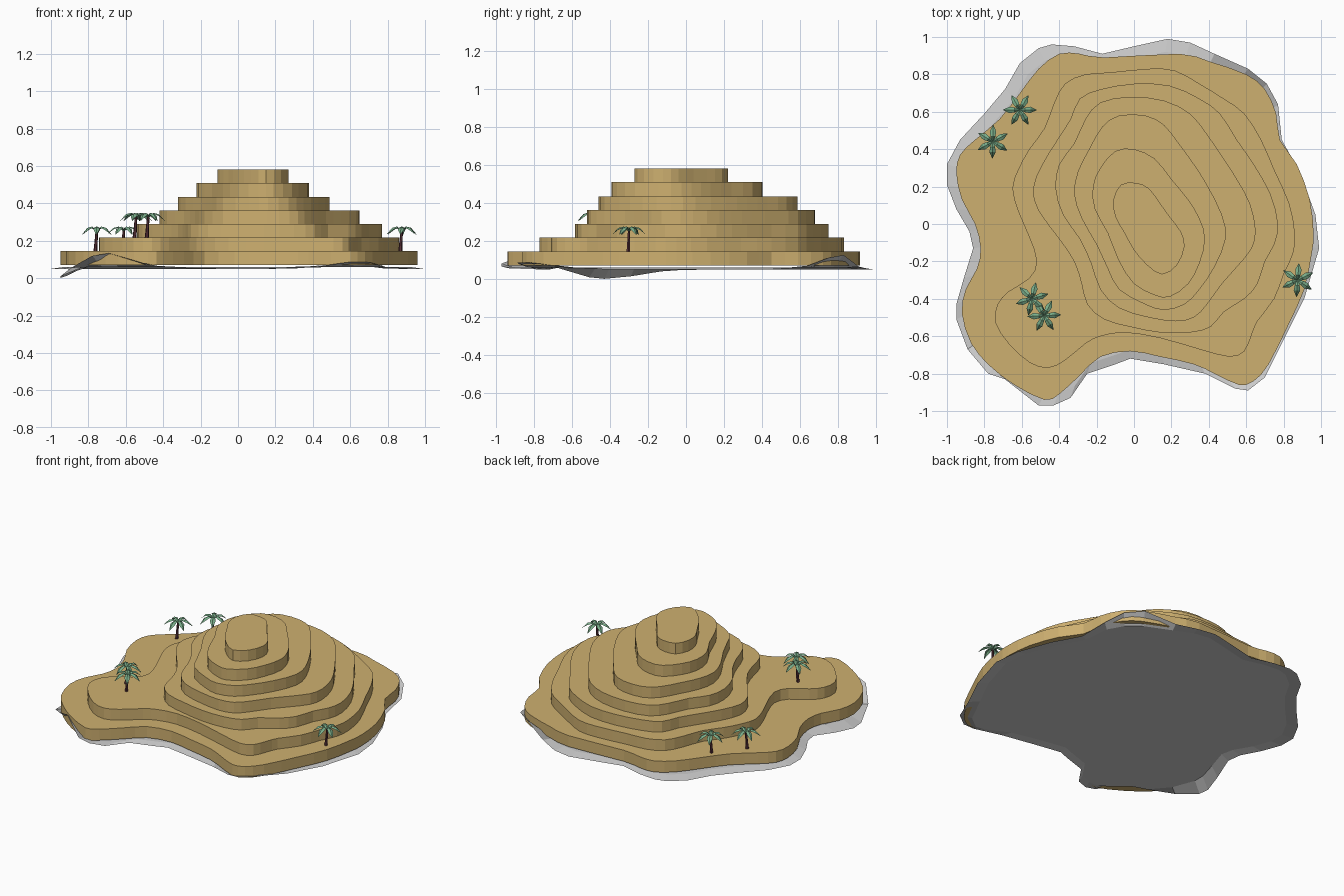
import bpy, bmesh, math
from mathutils import Vector

if "Cube" in bpy.data.objects:
    bpy.data.objects.remove(bpy.data.objects["Cube"])


def material(name, rgb):
    m = bpy.data.materials.new(name)
    m.diffuse_color = [(c / 255 / 12.92 if c < 11 else ((c / 255 + 0.055) / 1.055) ** 2.4) for c in rgb] + [1]
    m.use_nodes = True
    m.node_tree.nodes["Principled BSDF"].inputs["Base Color"].default_value = m.diffuse_color
    return m


SAND = material("sand", (206, 176, 112))
FOAM = material("shore grey", (205, 205, 205))
TRUNK = material("trunk maroon", (88, 48, 56))
LEAF = material("palm green", (122, 174, 138))


def finish(bm, name, mats):
    me = bpy.data.meshes.new(name)
    bm.to_mesh(me)
    bm.free()
    for m in mats:
        me.materials.append(m)
    ob = bpy.data.objects.new(name, me)
    bpy.context.collection.objects.link(ob)
    return ob


def smooth_loop(pts, steps=2):
    """Closed Catmull-Rom curve through points given in hundredths."""
    p = [Vector(q) / 100 for q in pts]
    n, out = len(p), []
    for i in range(n):
        a, b, c, d = p[i - 1], p[i], p[(i + 1) % n], p[(i + 2) % n]
        for k in range(steps):
            t = k / steps
            out.append(0.5 * (2 * b + (c - a) * t + (2 * a - 5 * b + 4 * c - d) * t * t
                              + (3 * b - a - 3 * c + d) * t ** 3))
    return out


def bridge(bm, lower, upper):
    n = len(lower)
    return [bm.faces.new((lower[i], lower[(i + 1) % n], upper[(i + 1) % n], upper[i])) for i in range(n)]


def terrace(name, z0, z1, pts):
    bm = bmesh.new()
    loop = smooth_loop(pts)
    lo = [bm.verts.new((p.x, p.y, z0)) for p in loop]
    hi = [bm.verts.new((p.x, p.y, z1)) for p in loop]
    bridge(bm, lo, hi)
    bm.faces.new(hi)
    bm.faces.new(lo[::-1])
    finish(bm, name, [SAND])


# Stepped terraces, bottom to top
terrace("terrace_1", 0.07, 0.145, [
    (96, -5), (94, 13), (87, 32), (78, 45), (76, 59), (70, 72), (60, 80), (40, 87), (24, 91), (-16, 89),
    (-29, 91), (-40, 91), (-51, 83), (-61, 70), (-72, 56), (-85, 45), (-93, 37), (-95, 27), (-92, 13),
    (-85, 0), (-82, -13), (-84, -24), (-90, -35), (-92, -48), (-87, -64), (-77, -76), (-64, -86),
    (-48, -94), (-40, -91), (-29, -81), (-18, -71), (-2, -68), (14, -71), (32, -75), (43, -80),
    (56, -86), (64, -84), (72, -75), (83, -53), (91, -35), (95, -16)])
terrace("terrace_2", 0.145, 0.218, [
    (86, -5), (83, 11), (75, 29), (68, 45), (59, 59), (48, 67), (35, 75), (22, 82), (8, 83), (-13, 81),
    (-26, 80), (-37, 75), (-43, 64), (-48, 51), (-56, 40), (-62, 29), (-65, 19), (-62, 7), (-56, -7),
    (-52, -20), (-56, -29), (-67, -36), (-73, -43), (-74, -53), (-67, -64), (-56, -74), (-46, -77),
    (-37, -73), (-26, -64), (-18, -60), (-5, -58), (14, -61), (35, -67), (51, -71), (59, -68),
    (63, -59), (66, -52), (75, -40), (80, -27), (85, -16)])
terrace("terrace_3", 0.218, 0.29, [
    (77, 0), (73, 16), (64, 32), (55, 45), (46, 59), (35, 67), (19, 74), (0, 75), (-18, 72), (-29, 67),
    (-34, 56), (-41, 45), (-49, 32), (-54, 19), (-51, 7), (-40, -8), (-32, -20), (-28, -32), (-25, -43),
    (-16, -51), (-2, -55), (14, -58), (30, -58), (41, -55), (48, -47), (59, -40), (66, -32), (70, -20),
    (75, -11)])
terrace("terrace_4", 0.29, 0.362, [
    (65, -3), (62, 11), (55, 24), (48, 35), (39, 48), (30, 59), (16, 66), (-2, 68), (-18, 65), (-26, 56),
    (-32, 43), (-40, 32), (-42, 19), (-38, 5), (-29, -8), (-23, -21), (-18, -35), (-8, -45), (8, -50),
    (22, -52), (32, -50), (39, -43), (47, -32), (55, -23), (63, -13)])
terrace("terrace_5", 0.362, 0.435, [
    (49, -8), (47, 5), (39, 21), (32, 32), (24, 43), (16, 53), (6, 58), (-8, 58), (-17, 52), (-24, 40),
    (-30, 28), (-32, 16), (-28, 3), (-20, -11), (-14, -24), (-8, -35), (6, -43), (16, -46), (27, -43),
    (35, -35), (43, -23)])
terrace("terrace_6", 0.435, 0.51, [
    (38, -8), (35, 3), (29, 13), (20, 24), (11, 35), (0, 40), (-10, 39), (-18, 30), (-22, 20), (-21, 8),
    (-14, -5), (-8, -20), (0, -32), (11, -38), (19, -39), (29, -32), (35, -21)])
terrace("terrace_7", 0.51, 0.582, [
    (27, -12), (25, -4), (19, 4), (14, 11), (8, 19), (1, 22), (-7, 21), (-11, 13), (-10, 4), (-5, -5),
    (0, -14), (7, -22), (15, -27), (23, -22)])


# Thin wavy shore sheet: flat middle, rim rising and dipping near a few spots
def rim_height(p):
    z = 0.05
    for x, y, h, s in ((-0.7, -0.85, 0.085, 0.16), (-0.96, -0.42, -0.05, 0.17),
                       (0.65, 0.82, 0.08, 0.13), (0.66, -0.87, 0.04, 0.15)):
        z += h * math.exp(-((p.x - x) ** 2 + (p.y - y) ** 2) / (2 * s * s))
    return max(z, 0)


bm = bmesh.new()
rim = smooth_loop([
    (99, -13), (97, 5), (89, 27), (79, 45), (77, 64), (71, 75), (61, 83), (43, 91), (30, 97), (18, 99),
    (0, 95), (-17, 91), (-32, 95), (-44, 96), (-51, 94), (-61, 86), (-69, 72), (-80, 59), (-93, 45),
    (-100, 32), (-100, 21), (-95, 8), (-88, -4), (-86, -13), (-91, -29), (-95, -43), (-95, -51),
    (-89, -67), (-78, -80), (-69, -83), (-51, -97), (-43, -97), (-34, -93), (-25, -80), (-10, -75),
    (-2, -72), (16, -75), (38, -80), (54, -88), (61, -89), (70, -82), (80, -62), (91, -40)], 1)
outer = [bm.verts.new((p.x, p.y, rim_height(p))) for p in rim]
inner = [bm.verts.new((p.x * 0.93, p.y * 0.93, 0.06)) for p in rim]
bridge(bm, outer, inner)
bm.faces.new(inner)
finish(bm, "shore_sheet", [FOAM])


# Palm: tapered leaning trunk and six creased, drooping leaves
def palm(name, x, y, z, turn):
    bm = bmesh.new()
    lean = Vector((0.008 * math.cos(turn), 0.008 * math.sin(turn), 0))
    rings = []
    for h, r in ((-0.003, 0.011), (0.035, 0.009), (0.07, 0.008), (0.108, 0.007)):
        c = Vector((x, y, z + h)) + lean * (h / 0.108 - 1)
        rings.append([bm.verts.new(c + Vector((r * math.cos(a), r * math.sin(a), 0)))
                      for a in (math.tau * k / 6 for k in range(6))])
    for lo, hi in zip(rings, rings[1:]):
        bridge(bm, lo, hi)
    bm.faces.new(rings[-1])
    for k in range(6):
        a = turn + math.tau * k / 6
        out = Vector((math.cos(a), math.sin(a), 0))
        side = Vector((-out.y, out.x, 0))
        rows = []
        for r, h, w in ((0, 0.108, 0.004), (0.028, 0.131, 0.013), (0.056, 0.124, 0.017), (0.09, 0.088, 0.001)):
            mid = Vector((x, y, z + h)) + out * r
            drop = Vector((0, 0, -0.5 * w))
            rows.append([bm.verts.new(v) for v in (mid - side * w + drop, mid, mid + side * w + drop)])
        for p, q in zip(rows, rows[1:]):
            for j in (0, 1):
                f = bm.faces.new((p[j], q[j], q[j + 1], p[j + 1]))
                f.material_index = 1
    finish(bm, name, [TRUNK, LEAF])


for i, (x, y, z, turn) in enumerate(((-0.61, 0.61, 0.145, 0.0), (-0.755, 0.44, 0.145, 0.5),
                                     (-0.545, -0.40, 0.218, 0.3), (-0.48, -0.49, 0.218, 0.05),
                                     (0.875, -0.30, 0.145, 0.45))):
    palm(f"palm_{i + 1}", x, y, z, turn)
